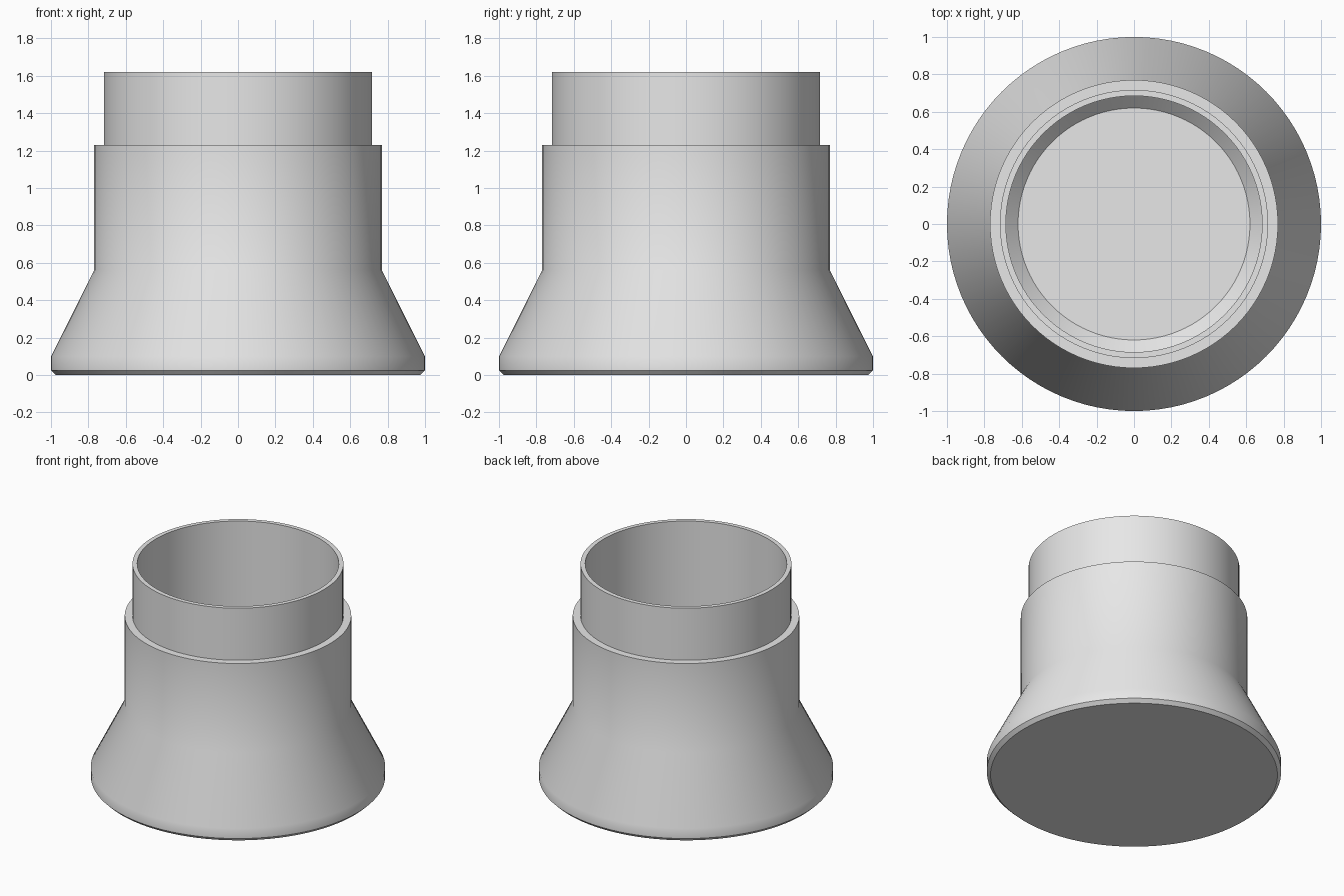
import bpy
import bmesh
import math

SIDES = 96

old = bpy.data.objects.get("Cube")
if old:
    bpy.data.objects.remove(old, do_unlink=True)

# Single plain grey material
grey = bpy.data.materials.new("light grey")
grey.use_nodes = True
colour = (0.8, 0.8, 0.8, 1.0)
grey.diffuse_color = colour
grey.node_tree.nodes["Principled BSDF"].inputs["Base Color"].default_value = colour


def lathe(name, profile):
    """Spin a (radius, height) profile round z, capping both open ends."""
    bm = bmesh.new()
    rings = []
    for r, z in profile:
        ring = []
        for i in range(SIDES):
            a = math.tau * i / SIDES
            ring.append(bm.verts.new((r * math.cos(a), r * math.sin(a), z)))
        rings.append(ring)
    for low, high in zip(rings, rings[1:]):
        for i in range(SIDES):
            j = (i + 1) % SIDES
            bm.faces.new((low[i], low[j], high[j], high[i]))
    bm.faces.new(rings[0][::-1])
    bm.faces.new(rings[-1])
    bmesh.ops.recalc_face_normals(bm, faces=bm.faces)
    mesh = bpy.data.meshes.new(name)
    bm.to_mesh(mesh)
    bm.free()
    mesh.materials.append(grey)
    obj = bpy.data.objects.new(name, mesh)
    bpy.context.collection.objects.link(obj)
    return obj


outer_wall = [
    (0.975, 0.0), (1.0, 0.025),    # chamfered foot
    (1.0, 0.10), (0.77, 0.56),     # flared base
    (0.77, 1.23), (0.717, 1.23),   # collar and its shoulder
    (0.717, 1.62),                 # neck
]
inner_wall = [
    (0.685, 1.62), (0.685, 0.165),  # straight bore
    (0.62, 0.10),                   # sloped edge of the floor
]
cup = lathe("flared_cup", outer_wall + inner_wall)

bpy.ops.object.select_all(action='DESELECT')
cup.select_set(True)
bpy.context.view_layer.objects.active = cup
bpy.ops.object.shade_smooth_by_angle(angle=math.radians(30))
